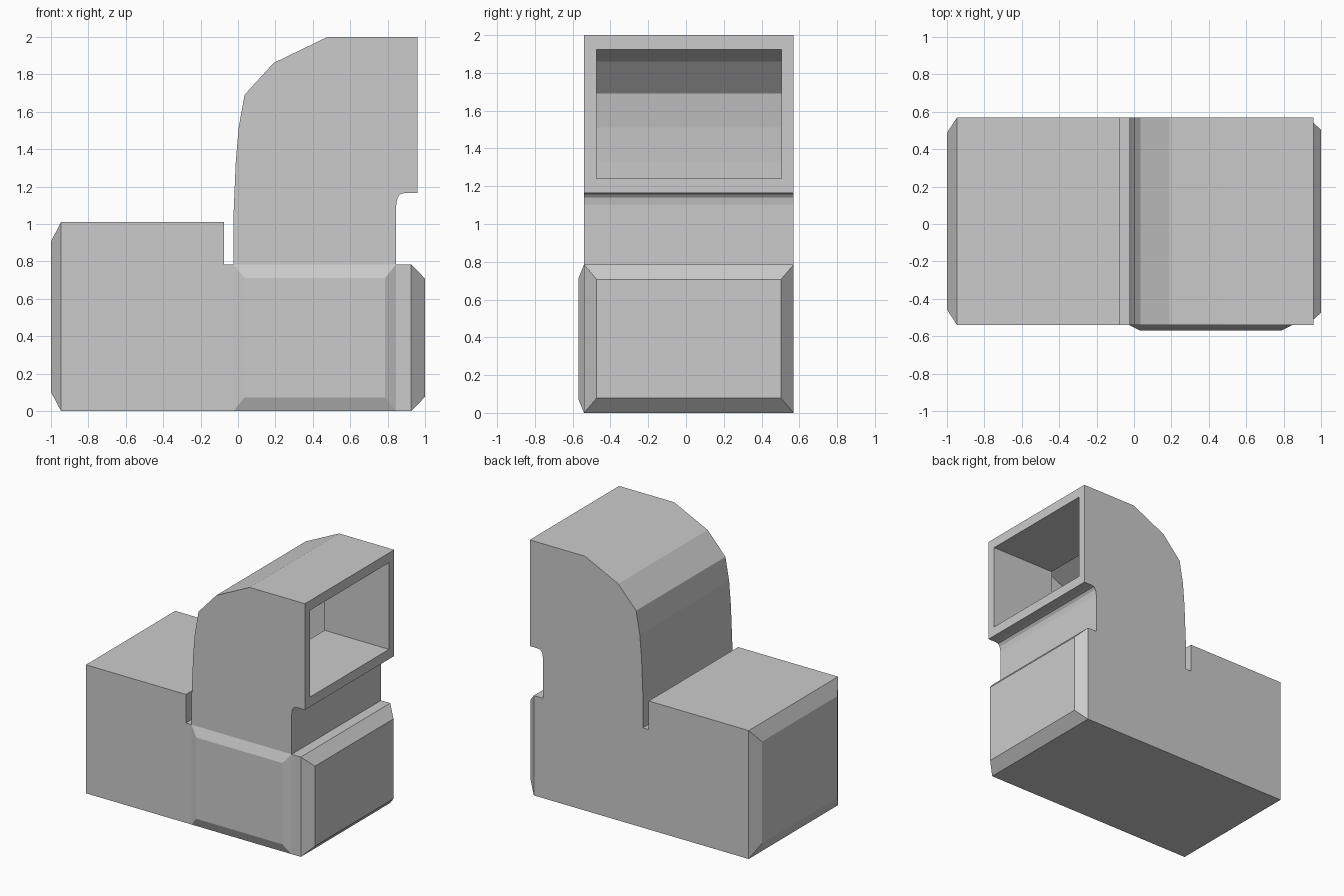
import bpy, bmesh
from mathutils import Vector

if "Cube" in bpy.data.objects:
    bpy.data.objects.remove(bpy.data.objects["Cube"])

Y0, Y1 = -0.54, 0.57

# Side outline (x, z), counter-clockwise seen from the front
outline = [
    (-0.945, 0), (-0.025, 0), (0.845, 0), (0.925, 0),            # underside
    (0.925, 0.785), (0.845, 0.785),                              # ledge
    (0.845, 1.10), (0.852, 1.14), (0.868, 1.16), (0.89, 1.165),  # small fillet
    (0.96, 1.165), (0.96, 2), (0.48, 2),                         # mouth and top
    (0.19, 1.86), (0.035, 1.69), (0.003, 1.51), (-0.012, 1.33), (-0.025, 1.02),
    (-0.025, 0.785), (-0.075, 0.785), (-0.075, 1.01), (-0.945, 1.01),
]

bm = bmesh.new()
front = [bm.verts.new((x, Y0, z)) for x, z in outline]
back = [bm.verts.new((x, Y1, z)) for x, z in outline]
bm.faces.new(front)
bm.faces.new(back[::-1])
n = len(outline)
sides = [bm.faces.new((front[i], back[i], back[(i + 1) % n], front[(i + 1) % n]))
         for i in range(n)]


def panel(face, inset, depth):
    """Inset a rectangular face by (x, y, z) amounts and push it along its normal."""
    face.normal_update()
    normal = face.normal.copy()
    cos = [v.co.copy() for v in face.verts]
    lo = Vector([min(c[k] for c in cos) for k in range(3)])
    hi = Vector([max(c[k] for c in cos) for k in range(3)])
    bmesh.ops.inset_individual(bm, faces=[face], thickness=0.01, depth=0)
    for v in face.verts:
        for k in range(3):
            if v.co[k] < (lo[k] + hi[k]) / 2:
                v.co[k] = lo[k] + inset[k]
            else:
                v.co[k] = hi[k] - inset[k]
            if hi[k] - lo[k] < 1e-5:
                v.co[k] = lo[k]
        v.co += normal * depth


# Split the front face around the raised front panel
for a, b in ((1, 18), (2, 5), (18, 5)):
    bmesh.ops.connect_verts(bm, verts=[front[a], front[b]])
corners = {front[i] for i in (1, 2, 5, 18)}
front_panel = next(f for f in bm.faces if set(f.verts) == corners)

# Bevelled raised panels: front, right end, left end
panel(front_panel, (0.06, 0, 0.073), 0.03)
panel(sides[3], (0, 0.067, 0.078), 0.075)
panel(sides[n - 1], (0, 0.085, 0.105), 0.055)

# Mouth: rim, then an open-ended duct into the hollow hood
mouth = sides[10]
panel(mouth, (0, 0.065, 0.077), 0)
panel(mouth, (0, 0, 0), -0.56)
bmesh.ops.delete(bm, geom=[mouth], context='FACES_ONLY')

mesh = bpy.data.meshes.new("elbow_housing")
bm.to_mesh(mesh)
bm.free()
obj = bpy.data.objects.new("elbow_housing", mesh)
bpy.context.collection.objects.link(obj)
